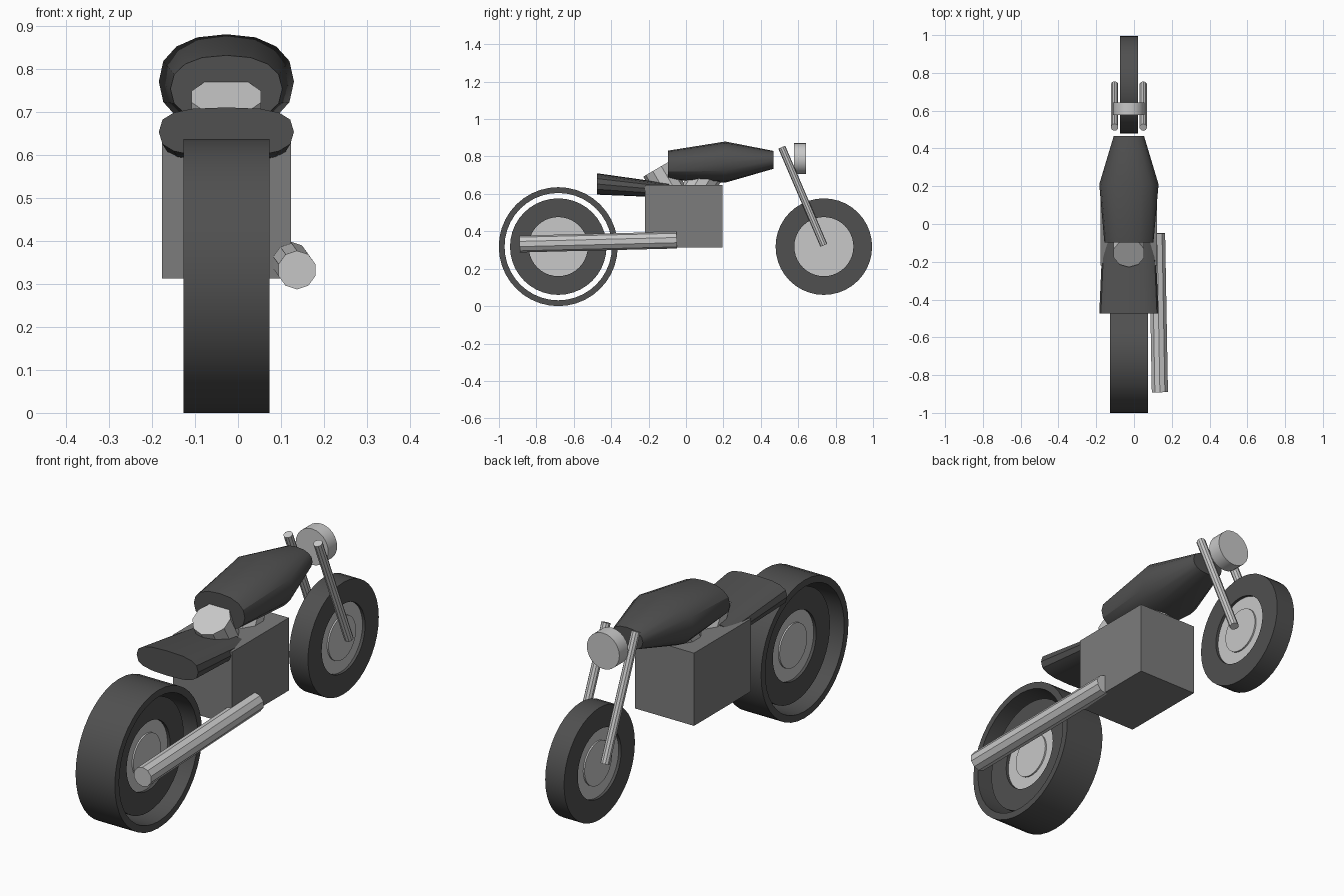
import bpy, bmesh, math
from mathutils import Vector

cube = bpy.data.objects.get("Cube")
if cube:
    bpy.data.objects.remove(cube, do_unlink=True)

MID = -0.027  # centre plane of the bike


def material(name, value):
    m = bpy.data.materials.new(name)
    m.use_nodes = True
    colour = (value, value, value, 1)
    m.diffuse_color = colour
    m.node_tree.nodes["Principled BSDF"].inputs["Base Color"].default_value = colour
    return m


black = material("black", 0.08)
grey = material("engine grey", 0.2)
silver = material("silver", 0.58)


def finish(name, bm, mat, smooth=True):
    bmesh.ops.recalc_face_normals(bm, faces=bm.faces)
    mesh = bpy.data.meshes.new(name)
    bm.to_mesh(mesh)
    bm.free()
    mesh.materials.append(mat)
    obj = bpy.data.objects.new(name, mesh)
    bpy.context.collection.objects.link(obj)
    if smooth:
        bpy.ops.object.select_all(action='DESELECT')
        obj.select_set(True)
        bpy.context.view_layer.objects.active = obj
        bpy.ops.object.shade_smooth_by_angle(angle=math.radians(30))
    return obj


def bridge(bm, a, b):
    n = len(a)
    for i in range(n):
        bm.faces.new((a[i], a[(i + 1) % n], b[(i + 1) % n], b[i]))


def rod(name, start, end, radius, sides, mat, smooth=True):
    """Capped cylinder between two points."""
    start, end = Vector(start), Vector(end)
    axis = end - start
    bm = bmesh.new()
    bmesh.ops.create_cone(bm, cap_ends=True, segments=sides, radius1=radius,
                          radius2=radius, depth=axis.length)
    turn = axis.to_track_quat('Z', 'Y').to_matrix().to_4x4()
    bm.transform(turn)
    bmesh.ops.translate(bm, verts=bm.verts, vec=(start + end) / 2)
    return finish(name, bm, mat, smooth)


def ring(name, y, z, inner, outer, width, mat, sides=40):
    """Square-edged ring around the x axis."""
    h = width / 2
    profile = [(-h, inner), (-h, outer), (h, outer), (h, inner)]
    bm = bmesh.new()
    loops = []
    for k in range(sides):
        a = math.tau * k / sides
        loops.append([bm.verts.new((MID + x, y + r * math.cos(a), z + r * math.sin(a)))
                      for x, r in profile])
    for k in range(sides):
        bridge(bm, loops[k], loops[(k + 1) % sides])
    return finish(name, bm, mat)


def loft(name, sections, power, mat, sides=16):
    """Rounded sections (y, z, half width, half height) joined along y."""
    bm = bmesh.new()
    loops = []
    for y, z, w, h in sections:
        loop = []
        for k in range(sides):
            a = math.tau * k / sides
            c, s = math.cos(a), math.sin(a)
            loop.append(bm.verts.new((
                MID + w * math.copysign(abs(c) ** (2 / power), c), y,
                z + h * math.copysign(abs(s) ** (2 / power), s))))
        loops.append(loop)
    for a, b in zip(loops, loops[1:]):
        bridge(bm, a, b)
    bm.faces.new(loops[0])
    bm.faces.new(loops[-1])
    return finish(name, bm, mat)


# Wheels: tyre, hub disc and a raised hub centre
WHEEL_Z = 0.318
for place, y in (("front", 0.737), ("rear", -0.683)):
    ring(place + "_tyre", y, WHEEL_Z, 0.158, 0.258, 0.096, black)
    for part, radius, half in (("hub", 0.16, 0.035), ("hub_centre", 0.1, 0.042)):
        rod(f"{place}_{part}", (MID - half, y, WHEEL_Z), (MID + half, y, WHEEL_Z),
            radius, 40, silver)

# Wide open band around the rear wheel
ring("rear_outer_band", -0.683, WHEEL_Z, 0.287, 0.318, 0.2, black)

# Engine block
bm = bmesh.new()
bmesh.ops.create_cube(bm, size=1)
bmesh.ops.scale(bm, verts=bm.verts, vec=(0.3, 0.415, 0.335))
bmesh.ops.translate(bm, verts=bm.verts, vec=(MID, -0.013, 0.48))
finish("engine_block", bm, grey, smooth=False)

# Twin engine cylinders in a V
for place, side in (("rear", -1), ("front", 1)):
    rod(place + "_engine_cylinder", (MID, -0.013 + side * 0.04, 0.56),
        (MID, -0.013 + side * 0.142, 0.735), 0.085, 10, silver, smooth=False)

# Fuel tank and seat
loft("fuel_tank", [(-0.097, 0.753, 0.13, 0.078), (0.21, 0.77, 0.157, 0.11),
                   (0.467, 0.782, 0.08, 0.048)], 2.3, black)
loft("seat", [(-0.475, 0.653, 0.157, 0.057), (-0.09, 0.618, 0.14, 0.038)], 2.8, black)

# Fork legs
for place, side in (("left", 1), ("right", -1)):
    x = MID + side * 0.076
    rod(place + "_fork_leg", (x, 0.512, 0.85), (x, 0.737, 0.325), 0.02, 10, silver)

# Headlight
rod("headlight", (MID, 0.577, 0.788), (MID, 0.642, 0.788), 0.083, 24, silver)

# Exhaust pipe
rod("exhaust_pipe", (0.122, -0.05, 0.353), (0.137, -0.89, 0.332), 0.045, 10, silver, smooth=False)
